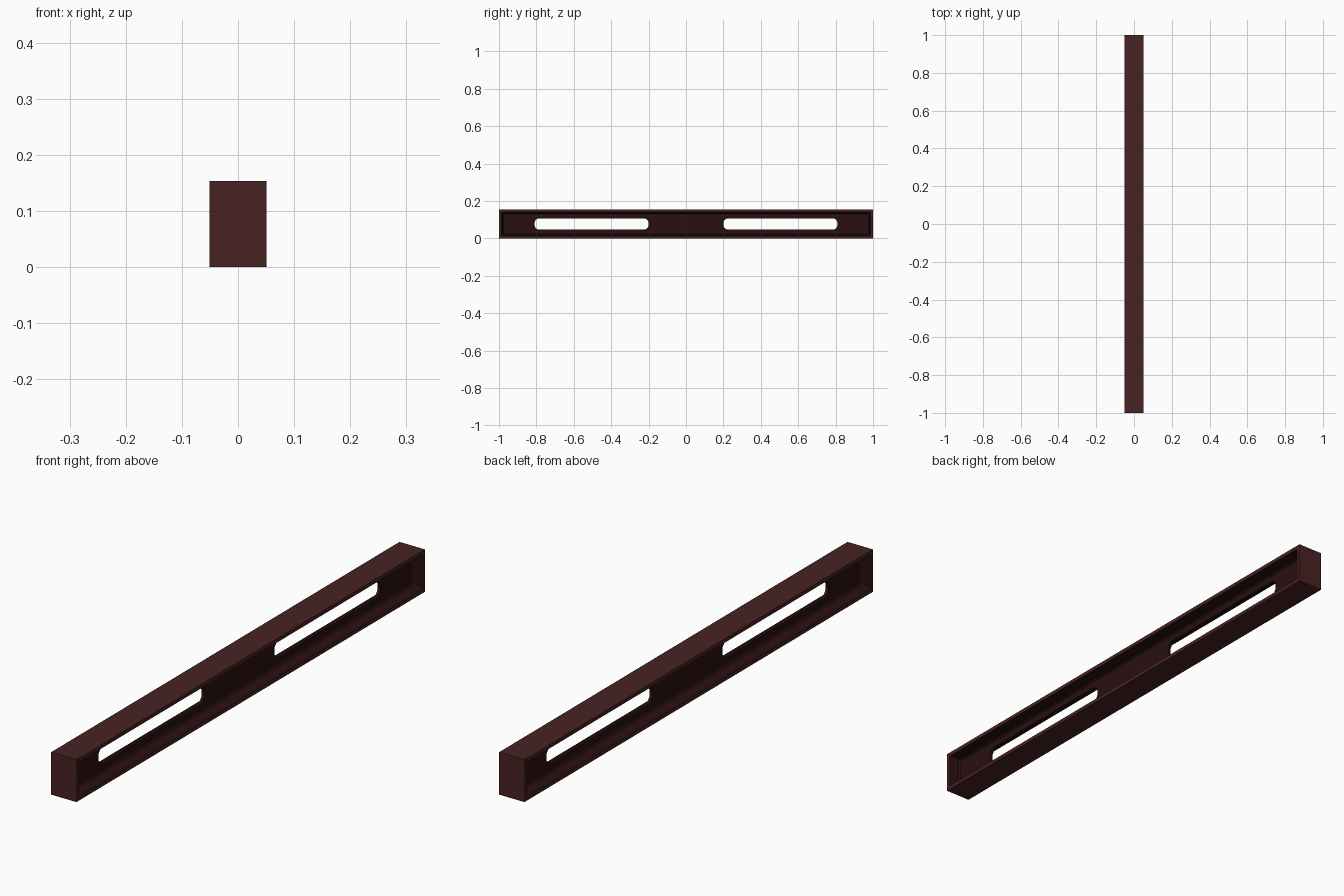
import bpy, bmesh, math

if "Cube" in bpy.data.objects:
    bpy.data.objects.remove(bpy.data.objects["Cube"])

W, L, H = 0.051, 1.0, 0.154      # half width, half length, height
WEB = 0.006                      # half thickness of the web
CZ = H / 2


def material(name, rgb):
    m = bpy.data.materials.new(name)
    m.diffuse_color = (*rgb, 1)
    m.use_nodes = True
    m.node_tree.nodes["Principled BSDF"].inputs["Base Color"].default_value = m.diffuse_color
    return m


brown = material("dark red brown", (0.065, 0.016, 0.016))
deep = material("deep brown", (0.022, 0.005, 0.005))


def rounded(y0, y1, z0, z1, r, n=6):
    """Rounded rectangle outline in the y-z plane."""
    pts = []
    for cy, cz, a0 in ((y1 - r, z1 - r, 0), (y0 + r, z1 - r, 90),
                       (y0 + r, z0 + r, 180), (y1 - r, z0 + r, 270)):
        for i in range(n + 1):
            a = math.radians(a0 + 90 * i / n)
            pts.append((cy + r * math.cos(a), cz + r * math.sin(a)))
    return pts


def loft(name, sections, mat):
    """Closed solid through matching outlines, each at its own x."""
    bm = bmesh.new()
    rings = [[bm.verts.new((x, y, z)) for y, z in pts] for x, pts in sections]
    for a, b in zip(rings, rings[1:]):
        for i in range(len(a)):
            j = (i + 1) % len(a)
            bm.faces.new((a[i], a[j], b[j], b[i]))
    bm.faces.new(rings[0][::-1])
    bm.faces.new(rings[-1])
    bmesh.ops.recalc_face_normals(bm, faces=bm.faces)
    me = bpy.data.meshes.new(name)
    bm.to_mesh(me)
    bm.free()
    me.materials.append(mat)
    ob = bpy.data.objects.new(name, me)
    bpy.context.collection.objects.link(ob)
    return ob


# Solid bar
outer = [(-L, 0), (L, 0), (L, H), (-L, H)]
bar = loft("slotted_beam", [(-W, outer), (W, outer)], brown)
bar.data.materials.append(deep)

# Drafted recess on each side, leaving a thin web between the flanges
cutters = []
for s in (-1, 1):
    def ring(m, r):
        return rounded(-L + m, L - m, m, H - m, r)
    cutters.append(loft("recess_cutter", [
        (s * WEB, ring(0.024, 0.006)), (s * (WEB + 0.006), ring(0.018, 0.006)),
        (s * W, ring(0.014, 0.004)), (s * (W + 0.02), ring(0.014, 0.004))], deep))

# Two long slots through the web
for s in (-1, 1):
    slot = rounded(s * 0.505 - 0.305, s * 0.505 + 0.305, CZ - 0.03, CZ + 0.03, 0.026)
    cutters.append(loft("slot_cutter", [(-0.03, slot), (0.03, slot)], deep))

for c in cutters:
    c.hide_render = True
    c.hide_viewport = True
    mod = bar.modifiers.new("cut", 'BOOLEAN')
    mod.operation = 'DIFFERENCE'
    mod.solver = 'EXACT'
    mod.object = c

# Apply the cuts, then colour the inside of the recesses
dg = bpy.context.evaluated_depsgraph_get()
mesh = bpy.data.meshes.new_from_object(bar.evaluated_get(dg))
bar.modifiers.clear()
bar.data = mesh
mesh.materials.clear()
mesh.materials.append(brown)
mesh.materials.append(deep)
for p in mesh.polygons:
    c = p.center
    inside = abs(c.x) < W - 1e-4 and abs(c.y) < L - 1e-4 and 1e-4 < c.z < H - 1e-4
    p.material_index = 1 if inside else 0
for c in cutters:
    bpy.data.objects.remove(c)
